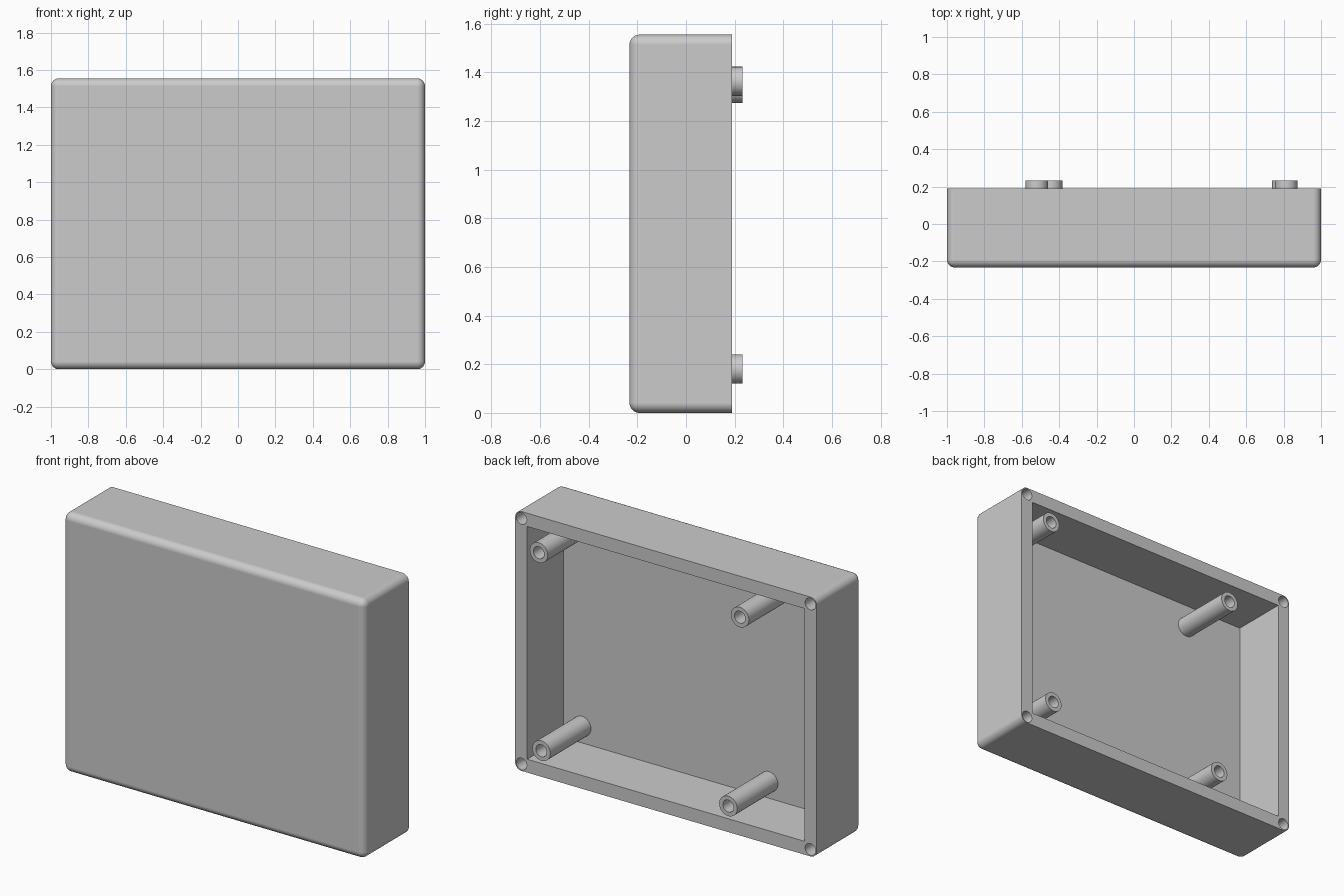
import bpy
import bmesh
import math
from mathutils import Matrix, Vector

cube = bpy.data.objects.get("Cube")
if cube:
    bpy.data.objects.remove(cube, do_unlink=True)

WIDTH, HEIGHT = 2.0, 1.555
FRONT, RIM, POST_TOP = -0.2325, 0.19, 0.2325
WALL, ROUND = 0.08, 0.042
FLOOR = FRONT + WALL

grey = bpy.data.materials.new("light grey plastic")
grey.use_nodes = True
grey.diffuse_color = (0.6, 0.6, 0.6, 1)
grey.node_tree.nodes["Principled BSDF"].inputs["Base Color"].default_value = (0.6, 0.6, 0.6, 1)


def make_object(name, bm):
    bmesh.ops.recalc_face_normals(bm, faces=bm.faces)
    mesh = bpy.data.meshes.new(name)
    bm.to_mesh(mesh)
    bm.free()
    mesh.materials.append(grey)
    obj = bpy.data.objects.new(name, mesh)
    bpy.context.collection.objects.link(obj)
    return obj


def activate(obj):
    bpy.ops.object.select_all(action='DESELECT')
    obj.select_set(True)
    bpy.context.view_layer.objects.active = obj


def add_box(bm, low, high):
    low, high = Vector(low), Vector(high)
    matrix = Matrix.Translation((low + high) / 2) @ Matrix.Diagonal((*(high - low), 1))
    bmesh.ops.create_cube(bm, size=1, matrix=matrix)


def add_rod(bm, x, z, radius, y0, y1):
    matrix = Matrix.Translation((x, (y0 + y1) / 2, z)) @ Matrix.Rotation(math.pi / 2, 4, 'X')
    bmesh.ops.create_cone(bm, cap_ends=True, segments=32, radius1=radius,
                          radius2=radius, depth=y1 - y0, matrix=matrix)


def cut(obj, bm):
    cutter = make_object("cutter", bm)
    cutter.hide_render = True
    activate(obj)
    mod = obj.modifiers.new("cut", 'BOOLEAN')
    mod.operation = 'DIFFERENCE'
    mod.solver = 'EXACT'
    mod.object = cutter
    bpy.ops.object.modifier_apply(modifier=mod.name)
    bpy.data.objects.remove(cutter, do_unlink=True)


def smooth(obj):
    activate(obj)
    bpy.ops.object.shade_smooth_by_angle(angle=math.radians(30))
    mod = obj.modifiers.new("clean_normals", 'WEIGHTED_NORMAL')
    mod.keep_sharp = True


# Outer case: every edge rounded except those of the open back
bm = bmesh.new()
add_box(bm, (-WIDTH / 2, FRONT, 0), (WIDTH / 2, RIM, HEIGHT))
edges = [e for e in bm.edges if min(v.co.y for v in e.verts) < RIM - 0.01]
bmesh.ops.bevel(bm, geom=edges, offset=ROUND, segments=8, profile=0.5, affect='EDGES')
case = make_object("case_shell", bm)

# Cavity opening to the back
bm = bmesh.new()
add_box(bm, (WALL - WIDTH / 2, FLOOR, WALL), (WIDTH / 2 - WALL, RIM + 0.2, HEIGHT - WALL))
cut(case, bm)

# Screw holes in the four rim corners
bm = bmesh.new()
for x in (ROUND - WIDTH / 2, WIDTH / 2 - ROUND):
    for z in (ROUND, HEIGHT - ROUND):
        add_rod(bm, x, z, 0.035, RIM - 0.3, RIM + 0.1)
cut(case, bm)
smooth(case)

# Hollow mounting posts rising from the floor
POSTS = {
    "upper_left_post": (0.814, 1.363),
    "upper_right_post": (-0.52, 1.333),
    "lower_left_post": (0.797, 0.18),
    "lower_right_post": (-0.443, 0.18),
}
for name, (x, z) in POSTS.items():
    bm = bmesh.new()
    add_rod(bm, x, z, 0.06, FLOOR - 0.01, POST_TOP)
    post = make_object(name, bm)
    bm = bmesh.new()
    add_rod(bm, x, z, 0.036, FLOOR + 0.02, POST_TOP + 0.1)
    cut(post, bm)
    smooth(post)
